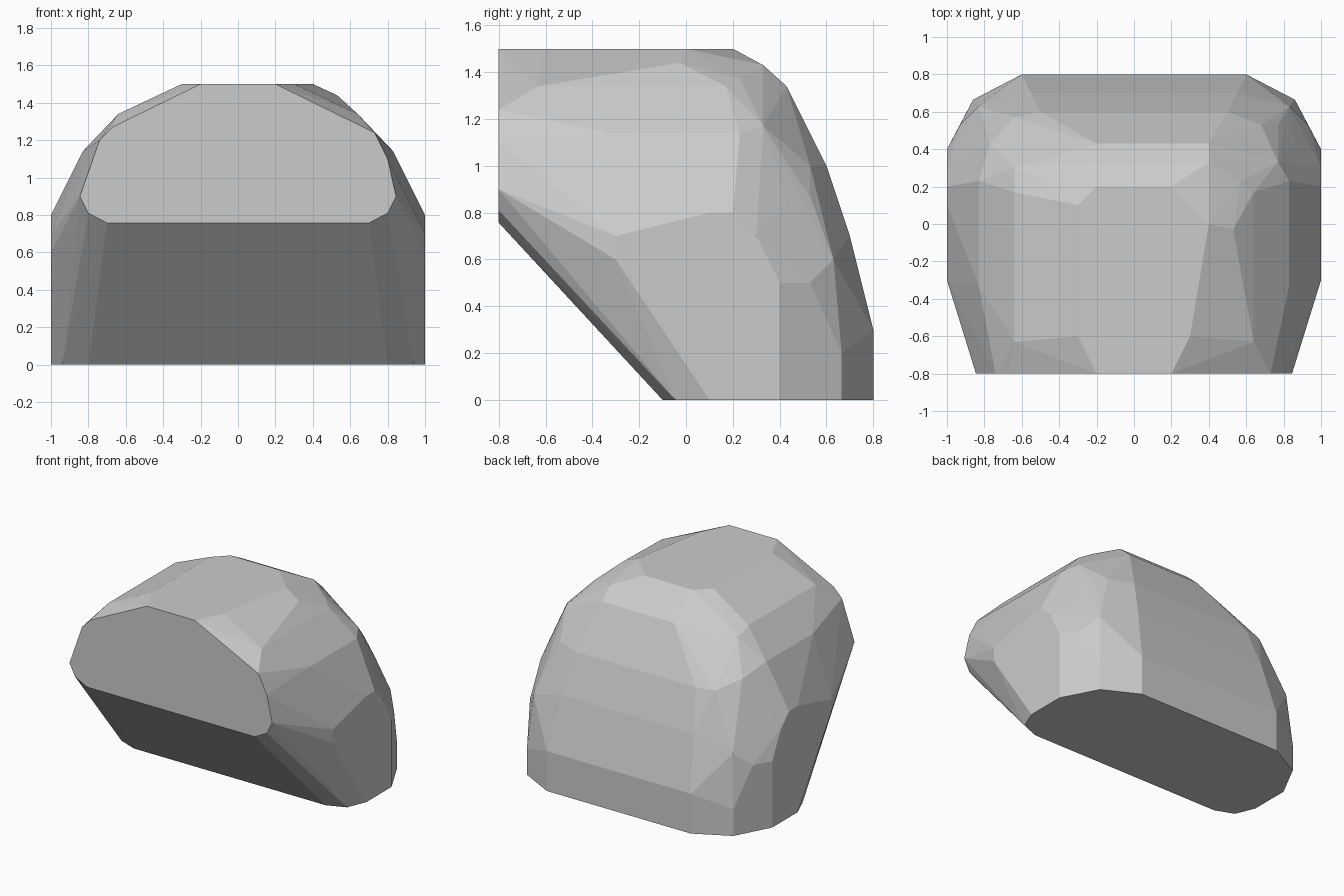
import bpy, bmesh, math

# Corner points shared by both sides (right half, mirrored across x)
shared = [
    # front face outline
    (.2, -.8, 1.5), (.845, -.8, .9), (.8, -.8, .81), (.7, -.8, .757),
    # base outline
    (.8, -.1, 0), (.94, -.045, 0), (1, .1, 0), (1, .4, 0), (.86, .665, 0), (.6, .8, 0),
    # flat side
    (1, -.3, .7), (1, -.3, .6), (1, .1, .8), (1, .2, .8), (1, .3, .7), (1, .4, .5),
    # rounded rear corner
    (.86, .665, .2), (.93, .53, .5), (.83, .63, .6), (.86, .43, .83),
    # back, stepping up to the crown
    (.6, .8, .3), (.55, .7, .7), (.5, .6, 1.0), (.2, .2, 1.5),
    # shoulder
    (.83, -.33, 1.14), (.83, .23, 1.14), (.64, -.63, 1.34), (.64, .17, 1.34),
]
# Chips that differ between the sides
right_only = [
    (.73, -.8, 1.24), (.8, -.8, 1.1), (.4, 0, 1.5), (.53, -.03, 1.44),
    (.3, -.6, 1.5), (.77, .33, 1.17), (.77, .53, .87), (.68, .53, 1.0),
    (.4, .43, 1.34), (.4, .33, 1.43), (.57, .23, 1.37),
]
left_only = [
    (-.67, -.8, 1.27), (-.74, -.8, 1.2), (-.3, -.6, 1.5), (-.3, .1, 1.5),
    (-.64, .57, 1.0), (-.77, .43, 1.07), (-.2, .43, 1.34), (-.2, .33, 1.43),
    (-.64, .3, 1.3),
]
points = shared + [(-x, y, z) for x, y, z in shared] + right_only + left_only

# Faceted boulder: convex skin over the points, flat areas merged
bm = bmesh.new()
for p in points:
    bm.verts.new(p)
hull = bmesh.ops.convex_hull(bm, input=bm.verts[:])
bmesh.ops.delete(bm, geom=[v for v in bm.verts if not v.link_faces], context='VERTS')
bmesh.ops.dissolve_limit(bm, angle_limit=math.radians(1), verts=bm.verts[:], edges=bm.edges[:])
bmesh.ops.recalc_face_normals(bm, faces=bm.faces[:])
mesh = bpy.data.meshes.new("boulder")
bm.to_mesh(mesh)
bm.free()
boulder = bpy.data.objects.new("boulder", mesh)
bpy.context.collection.objects.link(boulder)
